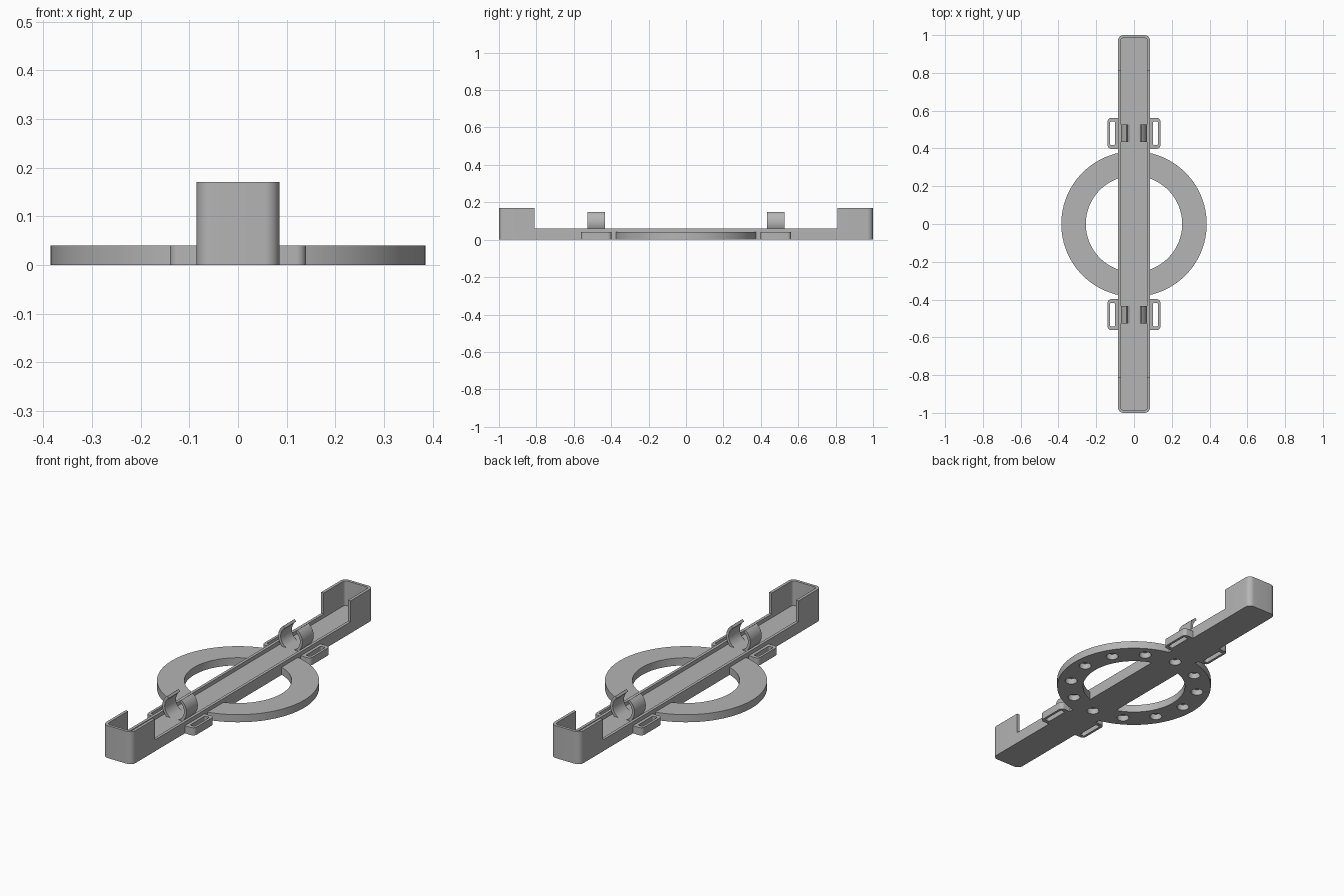
import bpy, bmesh, math
from mathutils import Vector, Matrix

cube = bpy.data.objects.get("Cube")
if cube:
    bpy.data.objects.remove(cube, do_unlink=True)

grey = bpy.data.materials.new("plain grey")
grey.use_nodes = True
grey.diffuse_color = (0.46, 0.46, 0.46, 1)
grey.node_tree.nodes["Principled BSDF"].inputs["Base Color"].default_value = grey.diffuse_color


def prism(name, outline, low, high, upright=False):
    """Extrude a closed 2D outline along z, or along y when upright."""
    bm = bmesh.new()
    face = bm.faces.new([bm.verts.new((x, y, low)) for x, y in outline])
    grown = bmesh.ops.extrude_face_region(bm, geom=[face])["geom"]
    moved = [v for v in grown if isinstance(v, bmesh.types.BMVert)]
    bmesh.ops.translate(bm, verts=moved, vec=(0, 0, high - low))
    if upright:
        bmesh.ops.transform(bm, matrix=Matrix.Rotation(math.pi / 2, 4, "X"), verts=bm.verts)
    bmesh.ops.recalc_face_normals(bm, faces=bm.faces)
    mesh = bpy.data.meshes.new(name)
    bm.to_mesh(mesh)
    bm.free()
    mesh.materials.append(grey)
    obj = bpy.data.objects.new(name, mesh)
    bpy.context.collection.objects.link(obj)
    return obj


def arc(cx, cy, radius, start, end, steps):
    angles = [math.radians(start + (end - start) * i / steps) for i in range(steps + 1)]
    return [(cx + radius * math.cos(a), cy + radius * math.sin(a)) for a in angles]


def circle(cx, cy, radius, sides):
    return arc(cx, cy, radius, 0, 360, sides)[:-1]


def rounded(cx, cy, half_x, half_y, radius):
    points = []
    for i, (sx, sy) in enumerate([(1, 1), (-1, 1), (-1, -1), (1, -1)]):
        points += arc(cx + sx * (half_x - radius), cy + sy * (half_y - radius),
                      radius, 90 * i, 90 * i + 90, 8)
    return points


def cut(obj, *cutters):
    """Subtract the cutters, then remove them."""
    for cutter in cutters:
        mod = obj.modifiers.new("cut", "BOOLEAN")
        mod.operation, mod.solver, mod.object = "DIFFERENCE", "EXACT", cutter
    bpy.context.view_layer.update()
    graph = bpy.context.evaluated_depsgraph_get()
    mesh = bpy.data.meshes.new_from_object(obj.evaluated_get(graph))
    obj.modifiers.clear()
    obj.data = mesh
    for cutter in cutters:
        bpy.data.objects.remove(cutter, do_unlink=True)


def magnet_cutters():
    spots = circle(0, 0, 0.32, 12)
    return [prism("hole_cutter", circle(x, y, 0.03, 24), -0.1, 0.03) for x, y in spots]


# Long tray with tall cups at both ends
tray = prism("tray", rounded(0, 0, 0.085, 1.0, 0.03), 0, 0.17)
cut(tray,
    prism("cavity_cutter", rounded(0, 0, 0.07, 0.985, 0.015), 0.04, 0.3),
    prism("rail_cutter", [(-0.2, -0.81), (0.2, -0.81), (0.2, 0.81), (-0.2, 0.81)], 0.06, 0.3),
    *magnet_cutters())
parts = [tray]

# Flat ring with round pockets underneath
ring = prism("ring", circle(0, 0, 0.385, 96), 0, 0.04)
cut(ring, prism("ring_cutter", circle(0, 0, 0.255, 96), -0.1, 0.1), *magnet_cutters())
parts.append(ring)

for side, end in ((-1, "front"), (1, "back")):
    # Strap plate with a slot on each side of the tray
    y = side * 0.48
    plate = prism(end + "_strap_plate", rounded(0, y, 0.14, 0.082, 0.02), 0, 0.04)
    cut(plate, *[prism("slot_cutter", rounded(s * 0.114, y, 0.013, 0.062, 0.006), -0.1, 0.1)
                 for s in (-1, 1)])
    parts.append(plate)

    # Open round clip
    profile = (arc(0, 0.092, 0.07, 125, 415, 48) + arc(0, 0.092, 0.056, 415, 125, 48))
    parts.append(prism(end + "_clip", profile, -y - 0.047, -y + 0.047, upright=True))

# Smooth the round walls and keep the edges sharp
bpy.ops.object.select_all(action="DESELECT")
for part in parts:
    part.select_set(True)
bpy.context.view_layer.objects.active = tray
bpy.ops.object.shade_smooth_by_angle(angle=math.radians(30))
